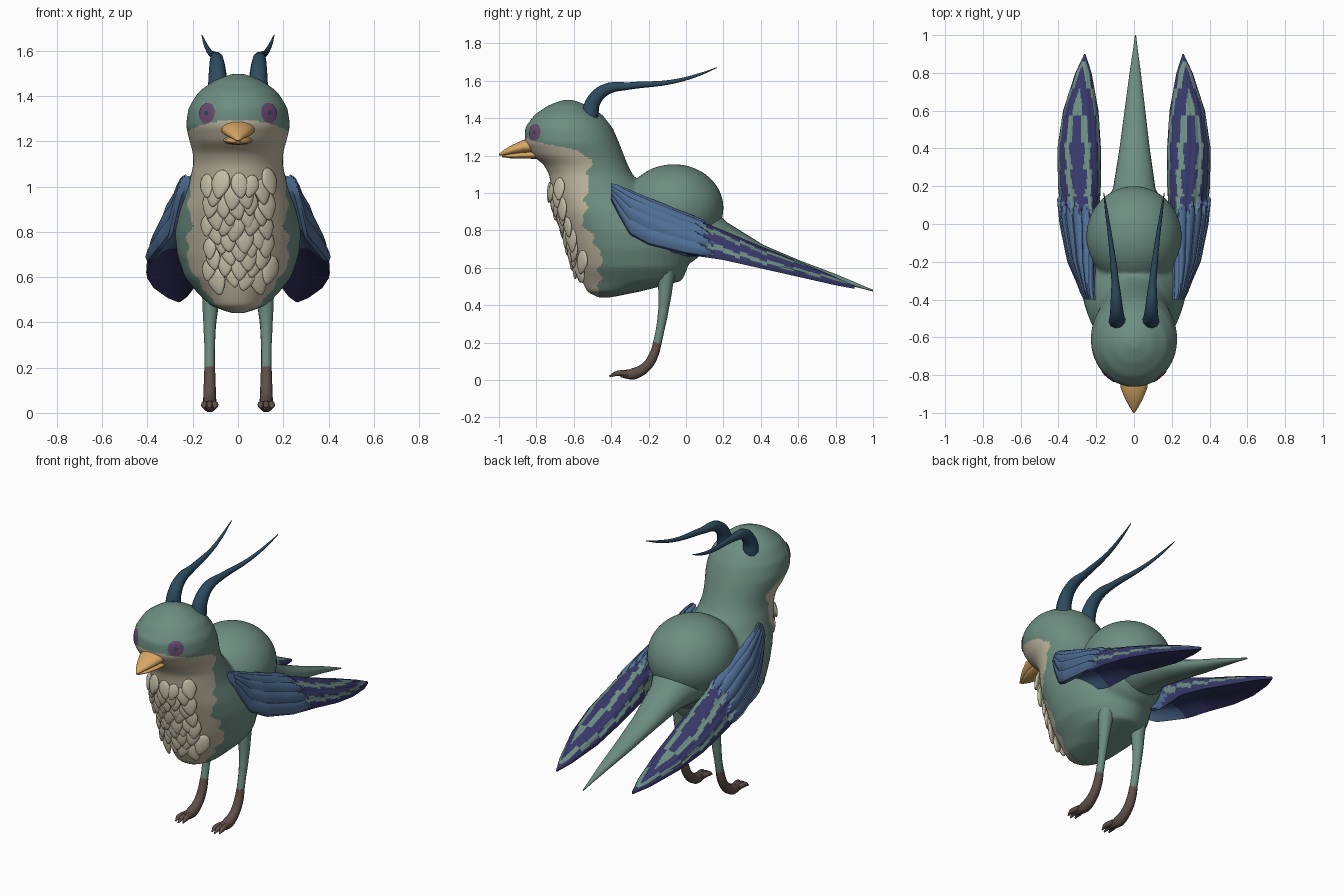
import bpy, bmesh, math, random
from math import sin, cos, pi
from mathutils import Vector, Matrix
from mathutils.bvhtree import BVHTree

random.seed(4)
cube = bpy.data.objects.get("Cube")
if cube:
    bpy.data.objects.remove(cube)


def material(name, *rgb):
    m = bpy.data.materials.new(name)
    m.use_nodes = True
    m.diffuse_color = (*rgb, 1)
    m.node_tree.nodes["Principled BSDF"].inputs["Base Color"].default_value = (*rgb, 1)
    return m


GREEN = material("sage_green", .152, .268, .22)
CREAM = material("cream", .52, .47, .345)
PALE = material("pale_feather", .55, .51, .38)
HORN = material("beak_orange", .68, .39, .13)
TEAL = material("dark_teal", .026, .07, .115)
BROWN = material("foot_brown", .114, .077, .065)
PLUM = material("eye_plum", .15, .07, .17)
BLUE = material("covert_blue", .08, .156, .30)
INDIGO = material("flight_indigo", .038, .041, .145)


def add_object(name, bm, *mats, angle=1.0):
    me = bpy.data.meshes.new(name)
    bm.to_mesh(me)
    bm.free()
    me.shade_smooth()
    me.set_sharp_from_angle(angle=angle)
    for m in mats:
        me.materials.append(m)
    ob = bpy.data.objects.new(name, me)
    bpy.context.collection.objects.link(ob)
    return ob


def skin(bm, loops):
    """Closed skin through equal loops of points; returns the side faces per loop pair."""
    rings = [[bm.verts.new(p) for p in loop] for loop in loops]
    n = len(rings[0])
    bands = [[bm.faces.new((r[k], r[(k + 1) % n], q[(k + 1) % n], q[k])) for k in range(n)]
             for r, q in zip(rings, rings[1:])]
    bm.faces.new(rings[0])
    bm.faces.new(rings[-1])
    bmesh.ops.recalc_face_normals(bm, faces=bm.faces)
    return bands


def loft(bm, sections, n=32):
    """Skin through ellipses given as (centre, half axis, half axis)."""
    skin(bm, [[Vector(c) + Vector(a) * cos(2 * pi * k / n) + Vector(b) * sin(2 * pi * k / n)
               for k in range(n)] for c, a, b in sections])


def tube(name, mat, points):
    """Tapered round tube through (x, y, z, radius)."""
    cu = bpy.data.curves.new(name, "CURVE")
    cu.dimensions = "3D"
    cu.bevel_depth = 1
    cu.bevel_resolution = 3
    cu.resolution_u = 6
    cu.use_fill_caps = True
    sp = cu.splines.new("BEZIER")
    sp.bezier_points.add(len(points) - 1)
    for p, (x, y, z, r) in zip(sp.bezier_points, points):
        p.co, p.radius = (x, y, z), r
        p.handle_left_type = p.handle_right_type = "AUTO"
    cu.materials.append(mat)
    ob = bpy.data.objects.new(name, cu)
    bpy.context.collection.objects.link(ob)


def interp(table, t, col=1):
    """Piecewise linear lookup in rows sorted by their first column."""
    if t <= table[0][0]:
        return table[0][col]
    for a, b in zip(table, table[1:]):
        if t <= b[0]:
            return a[col] + (b[col] - a[col]) * (t - a[0]) / (b[0] - a[0])
    return table[-1][col]


# Body: head, neck and belly loft fused with the rounded rump and hips
# rows: height, front y, back y, half width
body_rows = [(.44, -.47, -.41, .03), (.472, -.53, -.25, .12), (.53, -.557, -.02, .18),
             (.6, -.582, .01, .237), (.7, -.612, .02, .27), (.8, -.642, 0, .28),
             (.9, -.682, -.1, .257), (1, -.717, -.2, .22), (1.1, -.733, -.285, .198),
             (1.15, -.76, -.31, .2), (1.2, -.822, -.33, .215), (1.27, -.864, -.357, .232),
             (1.35, -.862, -.392, .219), (1.42, -.81, -.448, .174), (1.47, -.735, -.53, .105),
             (1.498, -.66, -.6, .03)]
bm = bmesh.new()
loft(bm, [((0, (f + b) / 2, z), (w, 0, 0), (0, (b - f) / 2, 0)) for z, f, b, w in body_rows])
for centre, size in (((0, -.065, .92), (.254, .267, .235, 1)), ((0, -.05, .78), (.2, .17, .17, 1))):
    bmesh.ops.create_uvsphere(bm, u_segments=32, v_segments=20, radius=1,
                              matrix=Matrix.Translation(centre) @ Matrix.Diagonal(size))
body = add_object("body", bm)
rm = body.modifiers.new("fuse", "REMESH")
rm.mode = "VOXEL"
rm.voxel_size = .011
sm = body.modifiers.new("soften", "SMOOTH")
sm.iterations = 18
fused = bpy.data.meshes.new_from_object(body.evaluated_get(bpy.context.evaluated_depsgraph_get()))
body.modifiers.clear()
body.data = fused
fused.materials.clear()
fused.materials.append(GREEN)
fused.materials.append(CREAM)
fused.shade_smooth()

# Cream face, throat and belly, bounded by a wavy line
bib = [(.43, -.45), (.5, -.47), (.65, -.45), (.75, -.49), (.83, -.55), (1, -.53),
       (1.18, -.51), (1.23, -.58), (1.27, -.78), (1.3, -.9)]
for p in fused.polygons:
    c = p.center
    p.material_index = int(c.y < interp(bib, c.z) + .009 * sin(50 * c.z) + .008 * sin(83 * c.z))
tree = BVHTree.FromPolygons([v.co for v in fused.vertices], [p.vertices[:] for p in fused.polygons])

# Tail, swelling into the rump
tail_rows = [(-.02, .845, .2, .18), (.09, .8, .158, .135), (.19, .755, .112, .09), (.4, .672, .08, .05),
             (.6, .605, .055, .034), (.8, .545, .03, .02), (.92, .505, .013, .01), (1, .478, .003, .004)]
bm = bmesh.new()
loft(bm, [((.008 * y, y, z), (w, 0, 0), (0, .3 * h, h)) for y, z, w, h in tail_rows], 24)
add_object("tail", bm, GREEN)

# Beak halves: rows are y, centre z, half width, half height
upper_rows = [(-.80, 1.255, .078, .042), (-.87, 1.248, .07, .036), (-.93, 1.232, .045, .025),
              (-.98, 1.214, .017, .013), (-1, 1.205, .003, .004)]
lower_rows = [(-.80, 1.205, .066, .022), (-.88, 1.202, .055, .018), (-.94, 1.198, .033, .012),
              (-.985, 1.196, .006, .004)]
for name, rows in (("upper_beak", upper_rows), ("lower_beak", lower_rows)):
    bm = bmesh.new()
    loft(bm, [((0, y, z), (w, 0, 0), (0, 0, h)) for y, z, w, h in rows], 20)
    add_object(name, bm, HORN)

# Chest feathers: overlapping pointed leaf shapes laid on the chest
bm = bmesh.new()
for row in range(10):
    count = 5 - row % 2
    for k in range(count):
        x = (k - (count - 1) / 2) * .061 + random.uniform(-.012, .012)
        z = 1.015 - row * .046 + random.uniform(-.014, .014)
        size = random.uniform(.85, 1.2)
        hit, normal, _, _ = tree.ray_cast(Vector((x, -2, z)), Vector((0, 1, 0)))
        turn = (-normal).to_track_quat("Y", "Z").to_matrix().to_4x4()
        place = Matrix.Translation(hit + normal * .015) @ turn @ Matrix.Rotation(-.27, 4, "X")
        place = place @ Matrix.Rotation(random.uniform(-.3, .3), 4, "Y") @ Matrix.Scale(size, 4)
        made = bmesh.ops.create_uvsphere(bm, u_segments=14, v_segments=10, radius=1)["verts"]
        for v in made:
            taper = 1 + .4 * min(v.co.z, 0)
            v.co = place @ Vector((.038 * taper * v.co.x, .012 * v.co.y, .055 * v.co.z))
add_object("chest_feathers", bm, PALE)

# Wing rows: y, then x and z of the inner edge, the crest and the outer edge
wing_rows = [(-.4, .21, .98, .23, 1.035, .25, .97), (-.36, .21, .88, .24, 1.025, .27, .89),
             (-.3, .2, .78, .245, 1, .293, .785), (-.2, .2, .73, .245, .958, .338, .73),
             (0, .19, .67, .235, .878, .38, .68), (.2, .178, .67, .25, .797, .4, .65),
             (.4, .177, .62, .27, .712, .403, .605), (.6, .19, .565, .275, .633, .373, .56),
             (.8, .225, .52, .268, .55, .31, .515), (.9, .257, .497, .26, .503, .263, .496)]
FEATHERS, ROWS, CREST, UNDER = 8, 100, .4, 8
ACROSS = [(f + t) / FEATHERS for f in range(FEATHERS) for t in (0, .2, .4, .6, .8, .97)] + [1]


def covert_end(v):
    return .09 * v + .06 * abs(sin(pi * v * FEATHERS))


def wing_top(y, v):
    """Arched upper surface, ribbed by the feathers."""
    ix, iz, cx, cz, ox, oz = (interp(wing_rows, y, c) for c in range(1, 7))
    if v < CREST:
        a = pi / 2 * v / CREST
        base, out = Vector((cx - (cx - ix) * cos(a), y, iz + (cz - iz) * sin(a))), Vector((-cos(a), 0, sin(a)))
    else:
        a = pi / 2 * (v - CREST) / (1 - CREST)
        base, out = Vector((cx + (ox - cx) * sin(a), y, oz + (cz - oz) * cos(a))), Vector((sin(a), 0, cos(a)))
    f = v * FEATHERS % 1
    if y < covert_end(v):
        return base + out * (.006 + .012 * sin(pi * (.25 + .75 * f)))
    return base + out * .004 * sin(pi * f) * min(1, (.9 - y) * 3)


def wing_under(y, v):
    """Slightly hollow lower surface."""
    ix, iz, cx, cz, ox, oz = (interp(wing_rows, y, c) for c in range(1, 7))
    hollow = .3 * (cz - (iz + oz) / 2) * sin(pi * v)
    return Vector((ix + (ox - ix) * v, y, iz + (oz - iz) * v + hollow - .008))


def wing_slot(y, v):
    """Blue coverts, then nested green stripes following the indigo outline."""
    if y < covert_end(v):
        return 0
    d = min(v, 1 - v) * (interp(wing_rows, y, 5) - interp(wing_rows, y, 1)) + .012 * (y * 7 % 1)
    return 1 if .024 < d < .04 or .074 < d < .094 else 2


ys = [-.4 + 1.3 * i / ROWS for i in range(ROWS + 1)]
for side, s in (("left", 1), ("right", -1)):
    flip = Vector((s, 1, 1))
    bm = bmesh.new()
    bands = skin(bm, [[wing_top(y, v) * flip for v in ACROSS]
                      + [wing_under(y, 1 - k / UNDER) * flip for k in range(UNDER + 1)] for y in ys])
    for band, y in zip(bands, ys):
        for k, face in enumerate(band):
            if k < len(ACROSS) - 1:
                face.material_index = wing_slot(y, (ACROSS[k] + ACROSS[k + 1]) / 2)
            else:
                face.material_index = 0 if y < 0 else 2
    add_object(side + "_wing", bm, BLUE, GREEN, INDIGO, angle=.7)

    # Head plume
    tube(side + "_plume", TEAL, [(.088 * s, -.515, 1.41, .047), (.09 * s, -.495, 1.49, .04),
                                 (.093 * s, -.43, 1.553, .032), (.1 * s, -.3, 1.573, .02),
                                 (.125 * s, -.08, 1.594, .012), (.145 * s, .06, 1.63, .008),
                                 (.16 * s, .165, 1.67, .002)])

    # Eye: thin disc wrapped on the head, with a dark centre
    centre = Vector((0, -.63, 1.285))
    aim = Vector((.14 * s, -.182, .04)).normalized()
    turn = aim.to_track_quat("Z", "Y")
    bm = bmesh.new()
    rings = []
    for r in (.002, .011, .022, .034, .045):
        ring = []
        for k in range(24):
            a = 2 * pi * k / 24
            edge = r * (1 + .03 * sin(8 * a))
            start = centre + aim + turn @ Vector((edge * cos(a), edge * sin(a), 0))
            hit, normal, _, _ = tree.ray_cast(start, -aim)
            ring.append(bm.verts.new(hit + normal * .004))
        rings.append(ring)
    bm.faces.new(rings[0]).material_index = 1
    for n, (r, q) in enumerate(zip(rings, rings[1:])):
        for k in range(24):
            f = bm.faces.new((r[k], q[k], q[(k + 1) % 24], r[(k + 1) % 24]))
            f.material_index = int(n == 0)
    add_object(side + "_eye", bm, PLUM, TEAL)

    # Leg, foot and toes
    tube(side + "_leg", GREEN, [(.112 * s, -.105, .62, .055), (.12 * s, -.11, .5, .039), (.125 * s, -.12, .38, .028),
                                (.125 * s, -.138, .27, .023), (.125 * s, -.155, .19, .023)])
    tube(side + "_foot", BROWN, [(.125 * s, -.153, .2, .0235), (.125 * s, -.17, .14, .026), (.125 * s, -.21, .075, .028),
                                 (.125 * s, -.28, .034, .032), (.125 * s, -.35, .034, .02)])
    for k in (-1, 0, 1):
        tube(side + "_toe", BROWN, [((.125 + .014 * k) * s, -.31, .035, .018),
                                    ((.125 + .024 * k) * s, -.37, .035, .015),
                                    ((.125 + .025 * k) * s, -.41 + .012 * abs(k), .02, .004)])
